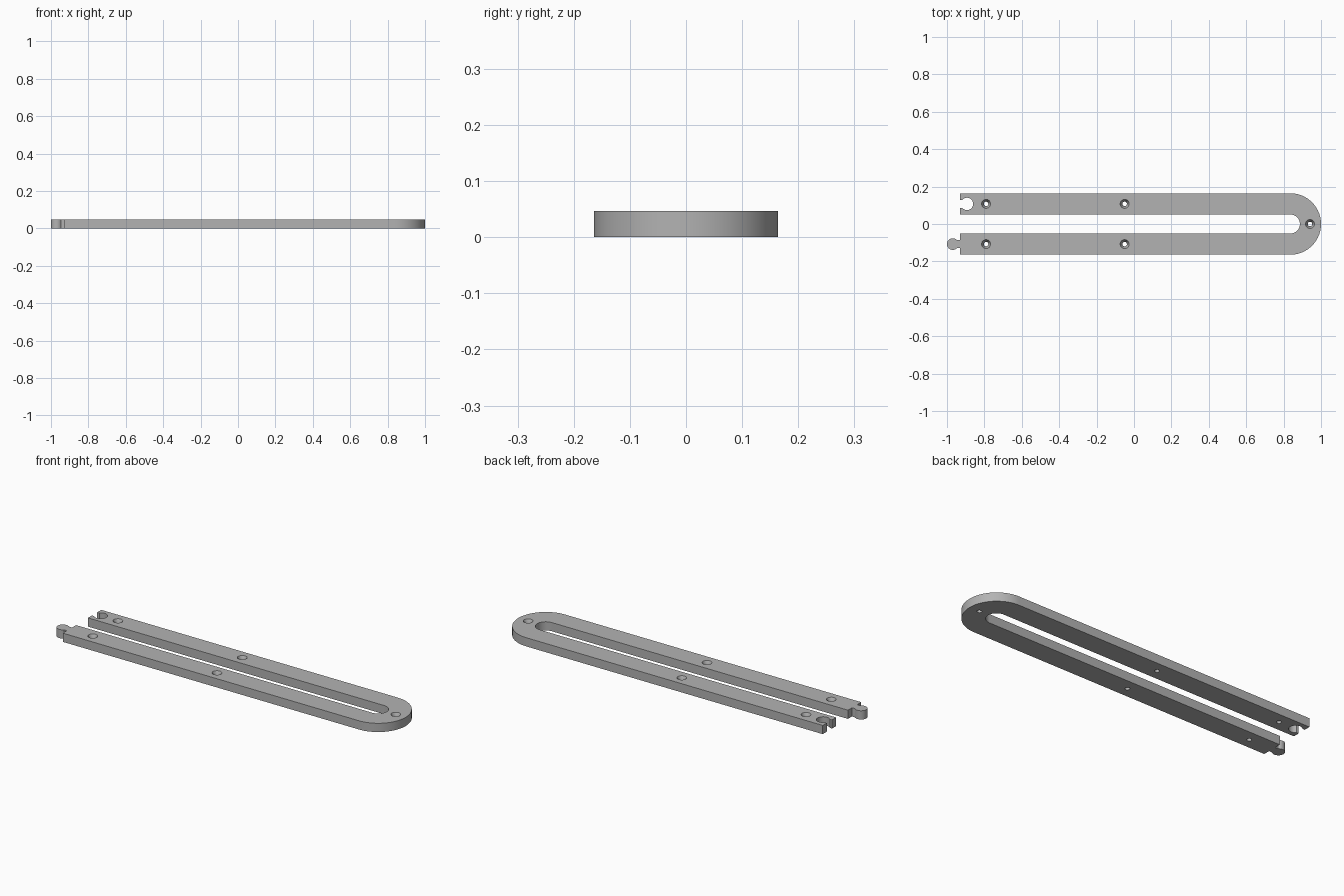
import bpy
import bmesh
from math import sin, cos, asin, radians, degrees

if "Cube" in bpy.data.objects:
    bpy.data.objects.remove(bpy.data.objects["Cube"])

HEIGHT = 0.047
OUTER, INNER = 0.164, 0.051      # bend radii, also the rail edges
BEND_X, END_X = 1 - OUTER, -0.93
RAIL_Y = (OUTER + INNER) / 2
NECK = 0.022                     # half width of the joint neck

grey = bpy.data.materials.new("grey plastic")
grey.use_nodes = True
grey.diffuse_color = (0.45, 0.45, 0.45, 1)
grey.node_tree.nodes["Principled BSDF"].inputs["Base Color"].default_value = grey.diffuse_color


def arc(cx, cy, r, start, end, steps):
    """Points on an arc, angles in degrees."""
    angles = [radians(start + (end - start) * i / steps) for i in range(steps + 1)]
    return [(cx + r * cos(a), cy + r * sin(a)) for a in angles]


def make_object(name, bm):
    bmesh.ops.recalc_face_normals(bm, faces=bm.faces)
    mesh = bpy.data.meshes.new(name)
    bm.to_mesh(mesh)
    bm.free()
    mesh.materials.append(grey)
    obj = bpy.data.objects.new(name, mesh)
    bpy.context.collection.objects.link(obj)
    return obj


# U-shaped outline with a socket on one rail end and a knob on the other
knob_r, socket_r = 0.031, 0.033
knob_a = degrees(asin(NECK / knob_r))
socket_a = 180 - degrees(asin(NECK / socket_r))
outline = [(END_X, -OUTER)]
outline += arc(BEND_X, 0, OUTER, -90, 90, 48)
outline += [(END_X, OUTER), (END_X, RAIL_Y + NECK)]
outline += arc(-0.893, RAIL_Y, socket_r, socket_a, -socket_a, 32)
outline += [(END_X, RAIL_Y - NECK), (END_X, INNER)]
outline += arc(BEND_X, 0, INNER, 90, -90, 32)
outline += [(END_X, -INNER), (END_X, -RAIL_Y + NECK)]
outline += arc(-1 + knob_r, -RAIL_Y, knob_r, knob_a, 360 - knob_a, 32)
outline += [(END_X, -RAIL_Y - NECK)]

bm = bmesh.new()
face = bm.faces.new([bm.verts.new((x, y, 0)) for x, y in outline])
top = bmesh.ops.extrude_face_region(bm, geom=[face])["geom"]
bmesh.ops.translate(bm, vec=(0, 0, HEIGHT),
                    verts=[v for v in top if isinstance(v, bmesh.types.BMVert)])
track = make_object("u_shaped_track", bm)

# Countersunk screw holes: stacked rings from below the plate to above it
SECTIONS = [(-0.01, 0.012), (0.024, 0.012), (HEIGHT, 0.024), (HEIGHT + 0.01, 0.024)]
bm = bmesh.new()
holes = [(x, s * RAIL_Y) for x in (-0.791, -0.05) for s in (-1, 1)] + [(0.941, 0)]
for hx, hy in holes:
    rings = [[bm.verts.new((x, y, z)) for x, y in arc(hx, hy, r, 0, 360, 32)[:-1]]
             for z, r in SECTIONS]
    for low, high in zip(rings, rings[1:]):
        for i in range(len(low)):
            bm.faces.new((low[i - 1], low[i], high[i], high[i - 1]))
    bm.faces.new(rings[0])
    bm.faces.new(rings[-1])
cutter = make_object("screw_hole_cutter", bm)

cut = track.modifiers.new("screw holes", "BOOLEAN")
cut.operation = "DIFFERENCE"
cut.solver = "EXACT"
cut.object = cutter
bpy.ops.object.select_all(action="DESELECT")
bpy.context.view_layer.objects.active = track
track.select_set(True)
bpy.ops.object.modifier_apply(modifier=cut.name)
bpy.data.objects.remove(cutter)
bpy.ops.object.shade_smooth_by_angle(angle=radians(30))
